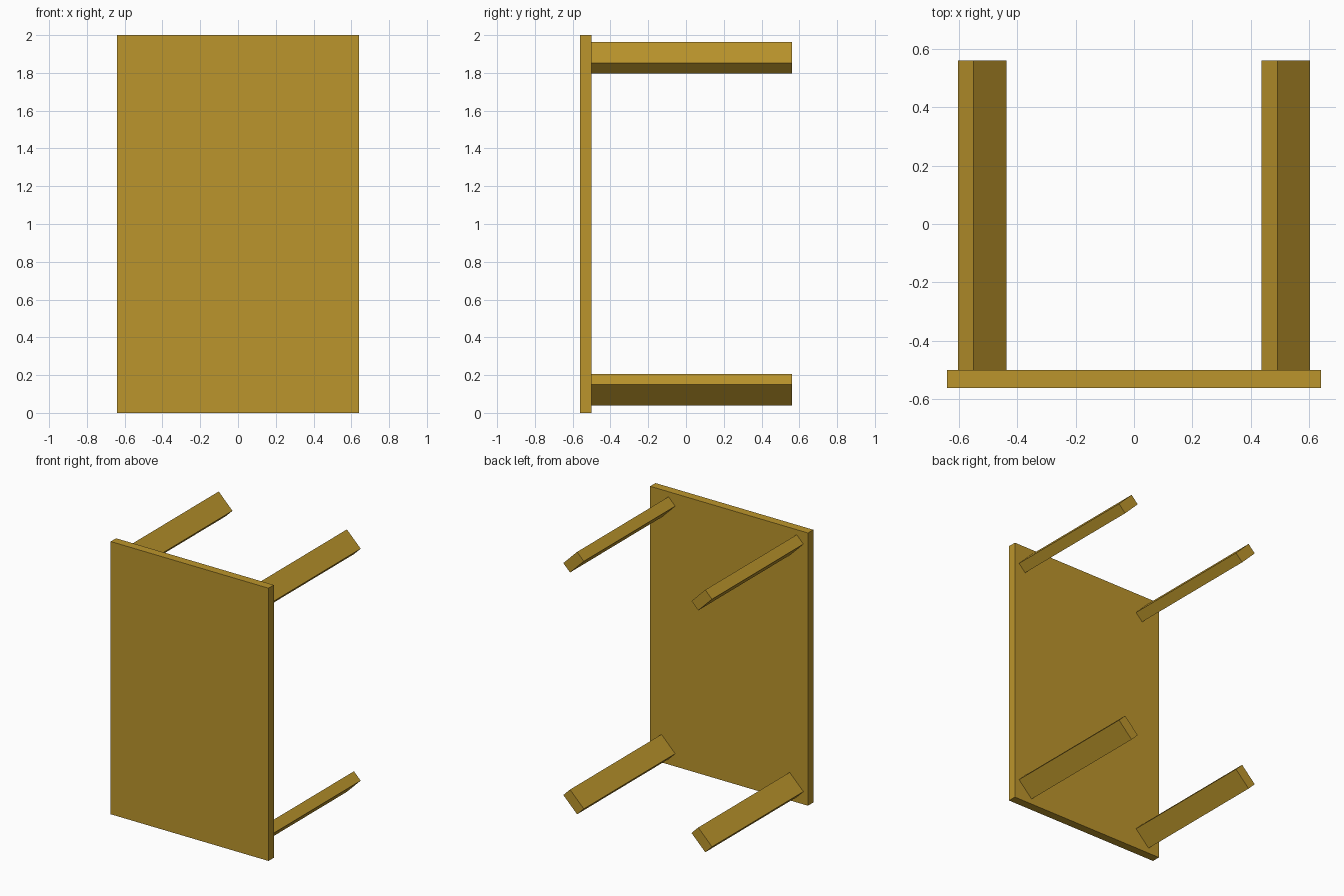
import bpy
from math import radians

if "Cube" in bpy.data.objects:
    bpy.data.objects.remove(bpy.data.objects["Cube"])

wood = bpy.data.materials.new("golden_wood")
wood.diffuse_color = (0.50, 0.30, 0.025, 1)
wood.use_nodes = True
wood.node_tree.nodes["Principled BSDF"].inputs["Base Color"].default_value = wood.diffuse_color


def box(name, centre, size, tilt=0):
    """Box with its scale applied, tilted about the y axis."""
    bpy.ops.mesh.primitive_cube_add(size=1, location=centre)
    ob = bpy.context.object
    ob.name = name
    ob.scale = size
    bpy.ops.object.transform_apply(location=False, rotation=False, scale=True)
    ob.rotation_euler.y = radians(tilt)
    ob.data.materials.append(wood)
    return ob


# Table top, standing on its short edge
box("table_top", (0, -0.53, 1.0), (1.28, 0.062, 2.0))

# Four legs with rectangular sections turned 45 degrees;
# the upper pair leans one way, the lower pair the other
for row, z, tilt in (("upper", 1.88, 45), ("lower", 0.122, -45)):
    for side, x in (("left", -0.52), ("right", 0.52)):
        box(f"{row}_{side}_leg", (x, 0.03, z), (0.158, 1.06, 0.077), tilt)
